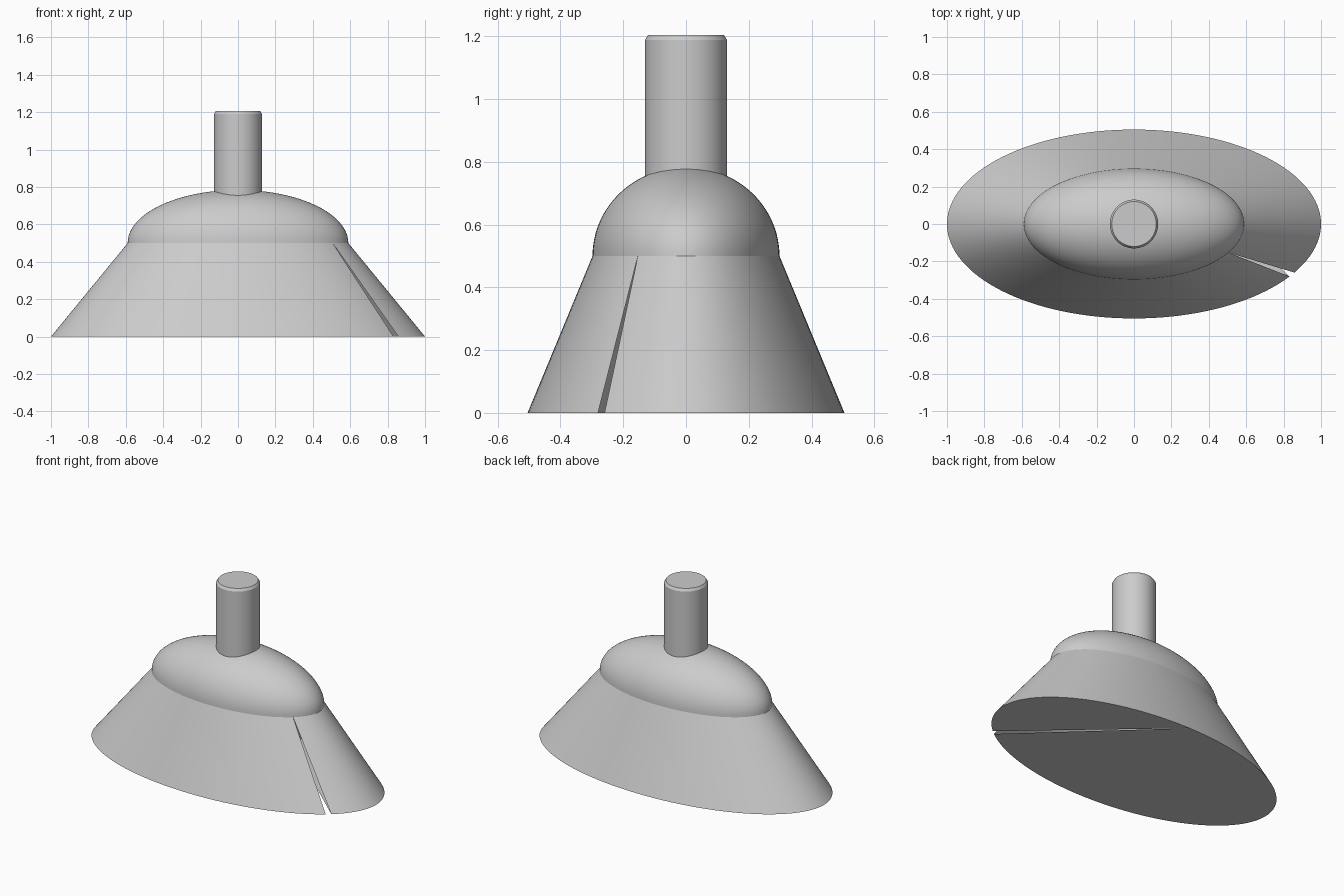
import bpy, bmesh, math

if "Cube" in bpy.data.objects:
    bpy.data.objects.remove(bpy.data.objects["Cube"])

N = 128
YR = 0.505


def ring(bm, rx, ry, z):
    return [bm.verts.new((rx * math.cos(2 * math.pi * i / N),
                          ry * math.sin(2 * math.pi * i / N), z)) for i in range(N)]


def bridge(bm, a, b):
    for i in range(N):
        j = (i + 1) % N
        bm.faces.new((a[i], a[j], b[j], b[i]))


def finish(name, bm, angle):
    me = bpy.data.meshes.new(name)
    bm.to_mesh(me)
    bm.free()
    ob = bpy.data.objects.new(name, me)
    bpy.context.collection.objects.link(ob)
    bpy.ops.object.select_all(action='DESELECT')
    ob.select_set(True)
    bpy.context.view_layer.objects.active = ob
    bpy.ops.object.shade_smooth_by_angle(angle=math.radians(angle))


# Flared oval skirt, with a thin slit in its side that carries on across the base
bm = bmesh.new()
low = ring(bm, 1.0, YR, 0)
top = ring(bm, 0.59, 0.298, 0.5)
slit = N - 12
pivot = N // 4
for i in range(N):
    j = (i + 1) % N
    if i == slit:
        bm.faces.new((low[i], top[j], top[i]))
        continue
    bm.faces.new((low[i], low[j], top[j], top[i]))
bm.faces.new([low[(pivot + k) % N] for k in range((slit - pivot) % N + 1)][::-1])
bm.faces.new([low[(slit + 1 + k) % N] for k in range((pivot - slit - 1) % N + 1)][::-1])
finish("flared_skirt", bm, 30)

# Rounded half-ellipsoid cap
bm = bmesh.new()
M = 24
rings = []
for k in range(M):
    t = math.pi / 2 * k / M
    rings.append(ring(bm, 0.59 * math.cos(t), 0.298 * math.cos(t), 0.5 + 0.284 * math.sin(t)))
for a, b in zip(rings, rings[1:]):
    bridge(bm, a, b)
tip = bm.verts.new((0, 0, 0.784))
for i in range(N):
    bm.faces.new((rings[-1][i], rings[-1][(i + 1) % N], tip))
finish("domed_cap", bm, 40)

# Upright stem with a small chamfer at the top
bm = bmesh.new()
profile = [(0.129, 0.7), (0.129, 1.189), (0.119, 1.205)]
rings = [ring(bm, r, r * 1.01, z) for r, z in profile]
for a, b in zip(rings, rings[1:]):
    bridge(bm, a, b)
bm.faces.new(rings[-1])
bm.faces.new(rings[0][::-1])
finish("stem", bm, 25)
